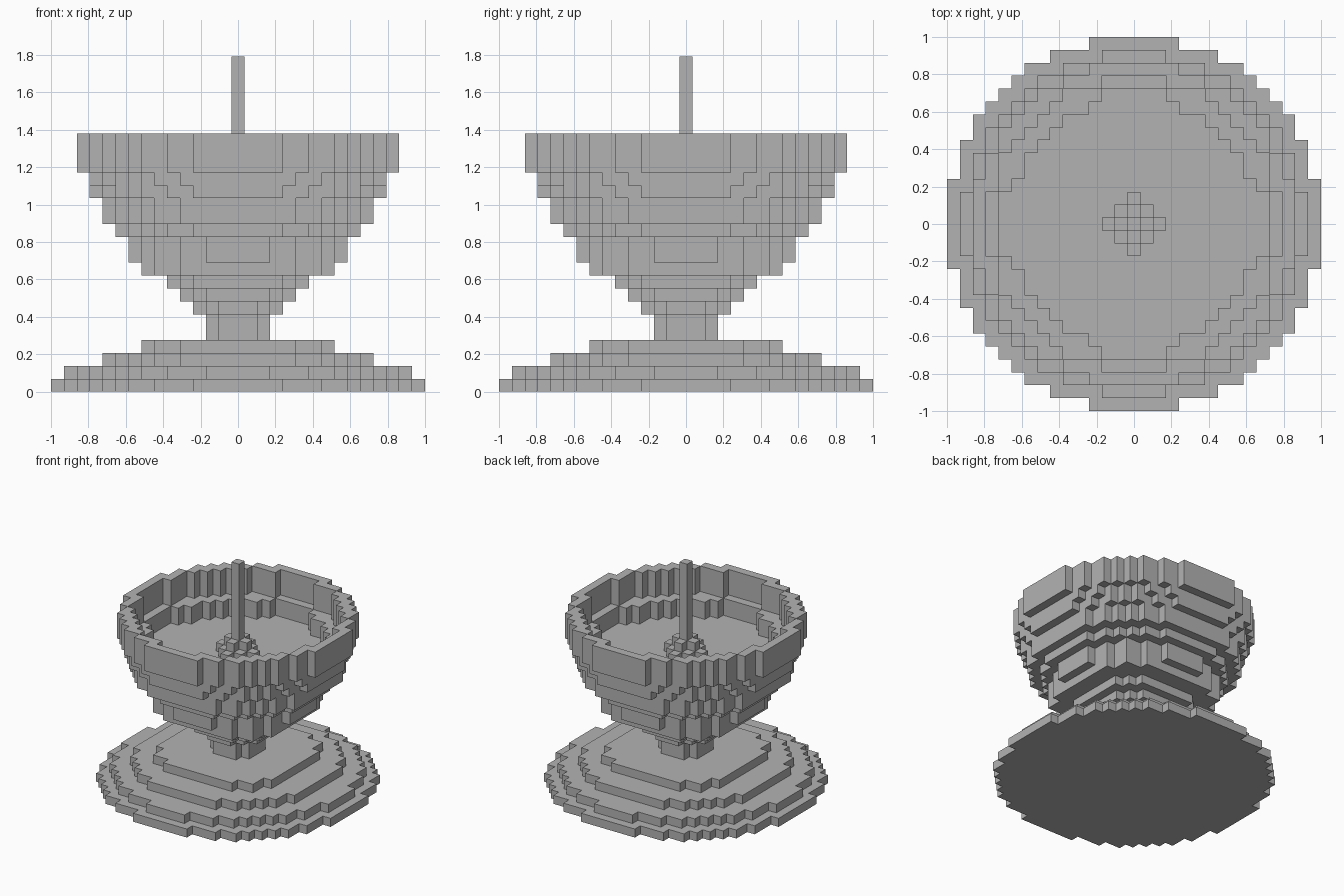
import bpy
import bmesh

# Remove the default cube
cube = bpy.data.objects.get("Cube")
if cube:
    bpy.data.objects.remove(cube, do_unlink=True)

U = 2 / 29      # edge of one block
SPAN = range(-14, 15)

stone = bpy.data.materials.new("plain_grey")
stone.use_nodes = True
grey = (0.45, 0.45, 0.45, 1)
stone.diffuse_color = grey
stone.node_tree.nodes["Principled BSDF"].inputs["Base Color"].default_value = grey


def disc(r2, clip=14):
    """Blocks inside a circle of squared radius r2, cut off flat at clip."""
    return {(x, y) for x in SPAN for y in SPAN
            if x * x + y * y <= r2 and max(abs(x), abs(y)) <= clip}


def arms(length_x, length_y, half):
    """Cross-shaped set of blocks."""
    return {(x, y) for x in SPAN for y in SPAN
            if (abs(x) <= length_x and abs(y) <= half)
            or (abs(y) <= length_y and abs(x) <= half)}


def slab(name, cells, low, high):
    """Solid layer of blocks with faces only on its outside."""
    bm = bmesh.new()

    def quad(*corners):
        bm.faces.new([bm.verts.new((a * U, b * U, c * U)) for a, b, c in corners])

    for x, y in sorted(cells):
        l, r, f, b = x - .5, x + .5, y - .5, y + .5
        quad((l, f, high), (r, f, high), (r, b, high), (l, b, high))
        quad((l, b, low), (r, b, low), (r, f, low), (l, f, low))
        sides = {(0, -1): ((l, f), (r, f)), (1, 0): ((r, f), (r, b)),
                 (0, 1): ((r, b), (l, b)), (-1, 0): ((l, b), (l, f))}
        for (dx, dy), (p, q) in sides.items():
            if (x + dx, y + dy) not in cells:
                quad((*p, low), (*q, low), (*q, high), (*p, high))
    bmesh.ops.remove_doubles(bm, verts=bm.verts, dist=U / 100)
    mesh = bpy.data.meshes.new(name)
    bm.to_mesh(mesh)
    bm.free()
    mesh.materials.append(stone)
    obj = bpy.data.objects.new(name, mesh)
    bpy.context.collection.objects.link(obj)


# Stepped foot and stem
slab("foot_bottom", disc(210), 0, 1)
slab("foot_lower_step", disc(175), 1, 2)
slab("foot_middle_step", disc(117), 2, 3)
slab("foot_top_step", disc(72, 7), 3, 4)
slab("stem", disc(5), 4, 6)

# Solid underside of the bowl: squared radius, flat cut, bottom, top
steps = [(12, 3, 6, 7), (20, 4, 7, 8), (34, 5, 8, 9), (72, 7, 9, 10),
         (72, 8, 10, 12), (90, 9, 12, 13), (117, 10, 13, 15)]
for i, (r2, clip, low, high) in enumerate(steps):
    slab(f"bowl_step_{i + 1}", disc(r2, clip), low, high)

# Inner ledge with a notched opening, then the thin rim
opening = disc(90) | arms(11, 10, 2)
slab("bowl_ledge_lower", disc(132, 11) - (opening - arms(11, 10, 2)
     | arms(10, 10, 2)), 15, 16)
slab("bowl_ledge_upper", disc(144, 11) - (disc(90) | arms(10, 10, 2)), 16, 17)
slab("bowl_rim", disc(156) - disc(127), 17, 20)

# Knob on the bowl floor and the upright rod
slab("knob_base", disc(4), 15, 16)
slab("knob_top", disc(1), 16, 17)
slab("rod", disc(0), 17, 26)
